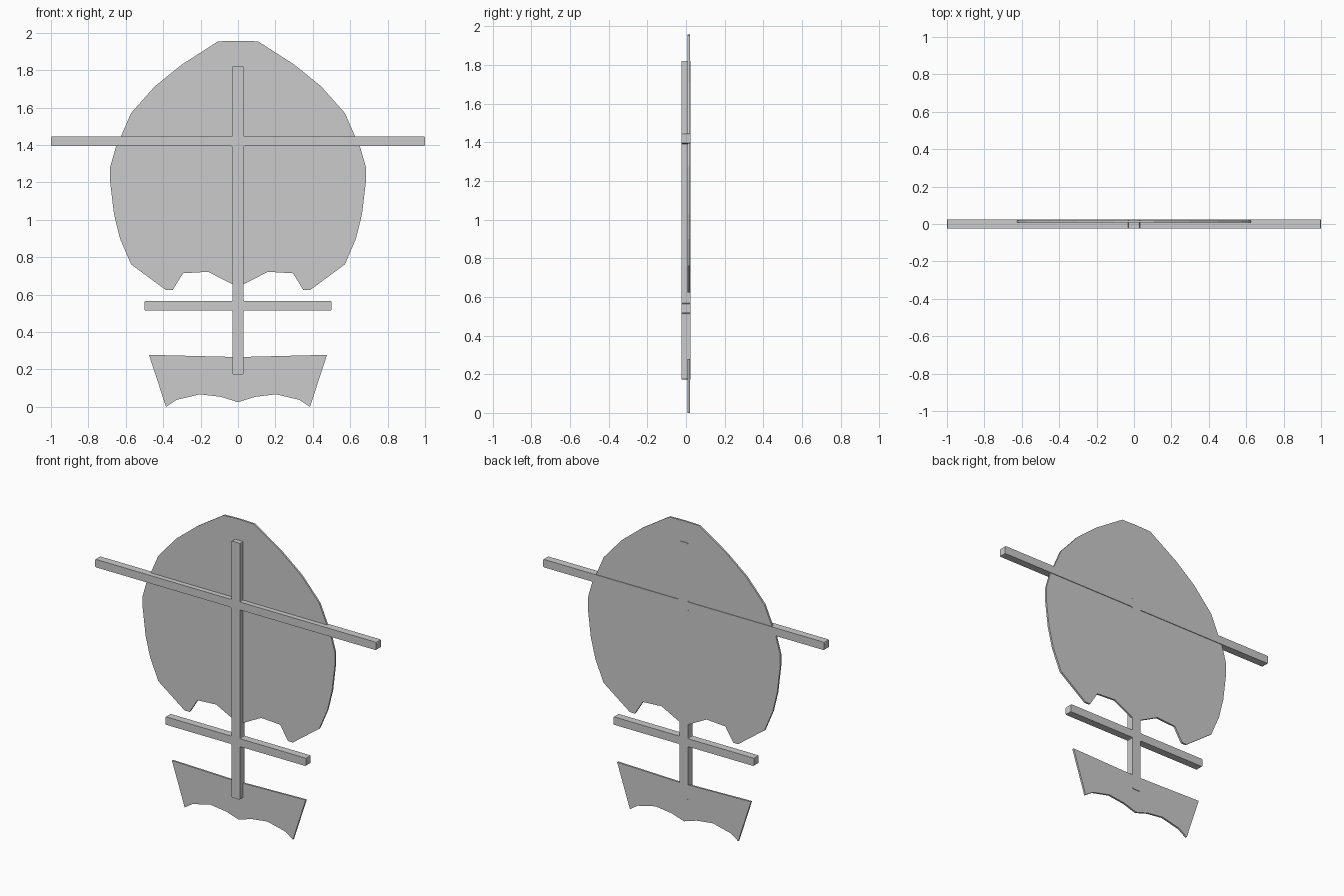
import bpy, bmesh

if "Cube" in bpy.data.objects:
    bpy.data.objects.remove(bpy.data.objects["Cube"])


def mirrored_plate(name, half, y0, y1, round_corners=0.0):
    """Solid plate from the right half of an outline (x, z), listed top to bottom."""
    left = [(-x, z) for x, z in reversed(half) if x > 0]
    bm = bmesh.new()
    front = bm.faces.new([bm.verts.new((x, y0, z)) for x, z in half + left])
    ext = bmesh.ops.extrude_face_region(bm, geom=[front])
    for v in ext["geom"]:
        if isinstance(v, bmesh.types.BMVert):
            v.co.y = y1
    if round_corners:
        edges = [e for e in bm.edges
                 if abs(e.verts[0].co.y - e.verts[1].co.y) > 1e-4]
        bmesh.ops.bevel(bm, geom=edges, offset=round_corners, segments=2,
                        profile=0.5, affect='EDGES')
    bmesh.ops.recalc_face_normals(bm, faces=bm.faces[:])
    mesh = bpy.data.meshes.new(name)
    bm.to_mesh(mesh)
    bm.free()
    obj = bpy.data.objects.new(name, mesh)
    bpy.context.collection.objects.link(obj)
    return obj


# Cross-shaped frame: post with a long upper bar and a short lower bar
P = 0.03
frame_half = [(P, 1.822)]
for reach, top, bottom in ((1.0, 1.445, 1.394), (0.5, 0.566, 0.515)):
    frame_half += [(P, top), (reach, top), (reach, bottom), (P, bottom)]
frame_half.append((P, 0.173))
mirrored_plate("frame", frame_half, -0.024, 0.024, 0.006)

# Large main panel
main_half = [(0, 1.957), (0.107, 1.954), (0.30, 1.83), (0.444, 1.714),
             (0.572, 1.57), (0.626, 1.446), (0.652, 1.393), (0.684, 1.281),
             (0.684, 1.206), (0.663, 1.03), (0.631, 0.90), (0.572, 0.762),
             (0.385, 0.624), (0.35, 0.624), (0.294, 0.714), (0.16, 0.722),
             (0.03, 0.655), (0, 0.643)]
mirrored_plate("main_panel", main_half, 0.008, 0.02)

# Small lower panel
lower_half = [(0, 0.266), (0.476, 0.278), (0.385, 0.0), (0.33, 0.037),
              (0.203, 0.067), (0.09, 0.053), (0, 0.025)]
mirrored_plate("lower_panel", lower_half, 0.008, 0.02)
